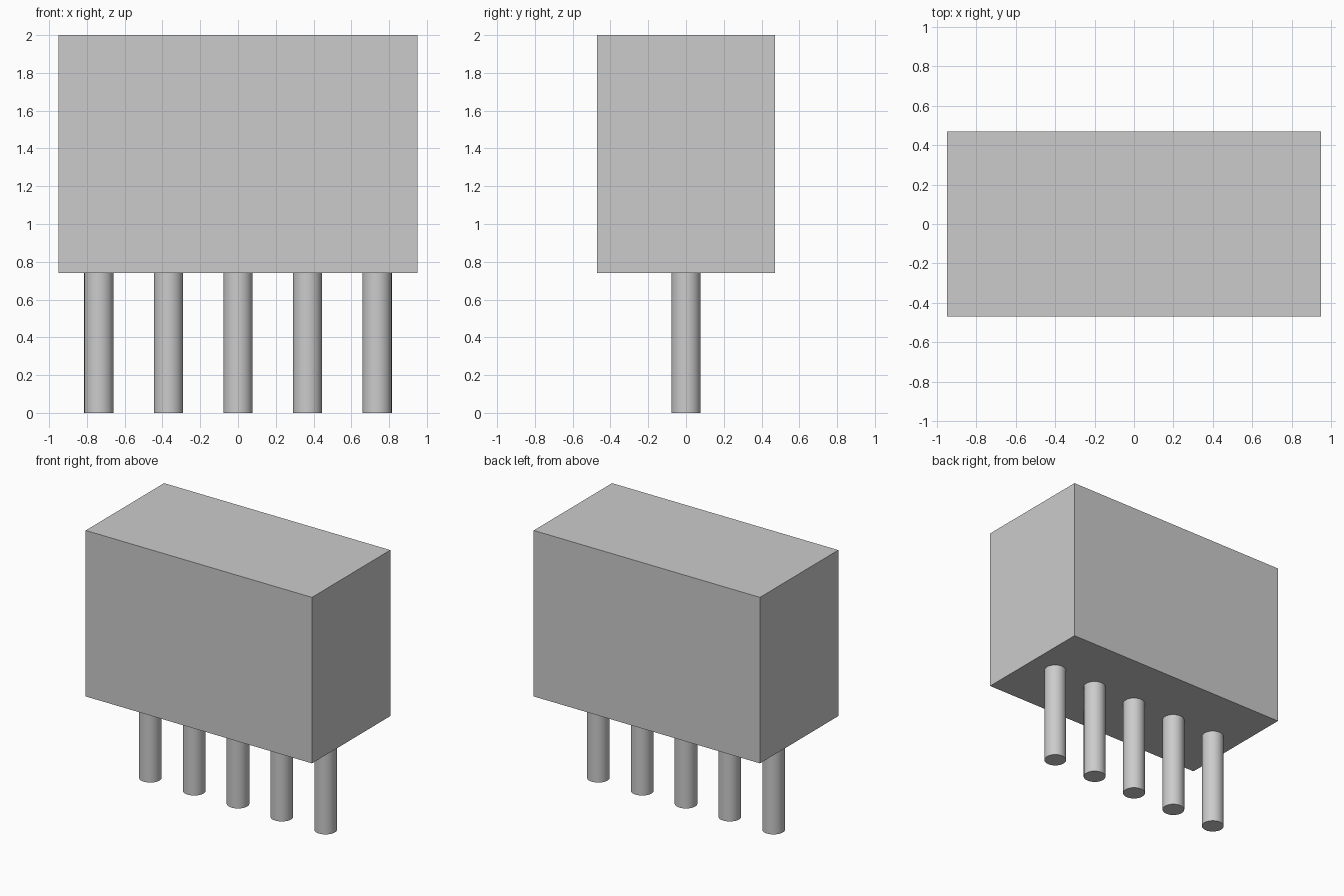
import bpy
import math

cube = bpy.data.objects.get("Cube")
if cube:
    bpy.data.objects.remove(cube, do_unlink=True)

BODY_WIDTH, BODY_DEPTH = 1.9, 0.94
BODY_BOTTOM, BODY_TOP = 0.74, 2.0
PIN_COUNT, PIN_SPACING, PIN_RADIUS = 5, 0.368, 0.078

grey = bpy.data.materials.new("plain grey")
grey.use_nodes = True
colour = (0.6, 0.6, 0.6, 1)
grey.diffuse_color = colour
grey.node_tree.nodes["Principled BSDF"].inputs["Base Color"].default_value = colour


def finish(name):
    obj = bpy.context.object
    obj.name = name
    obj.data.materials.append(grey)
    return obj


# Rectangular housing
height = BODY_TOP - BODY_BOTTOM
bpy.ops.mesh.primitive_cube_add(size=1, location=(0, 0, BODY_BOTTOM + height / 2))
housing = finish("housing")
housing.scale = (BODY_WIDTH, BODY_DEPTH, height)
bpy.ops.object.transform_apply(location=False, rotation=False, scale=True)

# Row of round pins under the housing
for i in range(PIN_COUNT):
    x = (i - (PIN_COUNT - 1) / 2) * PIN_SPACING
    bpy.ops.mesh.primitive_cylinder_add(
        vertices=32, radius=PIN_RADIUS, depth=BODY_BOTTOM,
        location=(x, 0, BODY_BOTTOM / 2))
    finish(f"pin_{i + 1}")
    bpy.ops.object.shade_smooth_by_angle(angle=math.radians(30))
